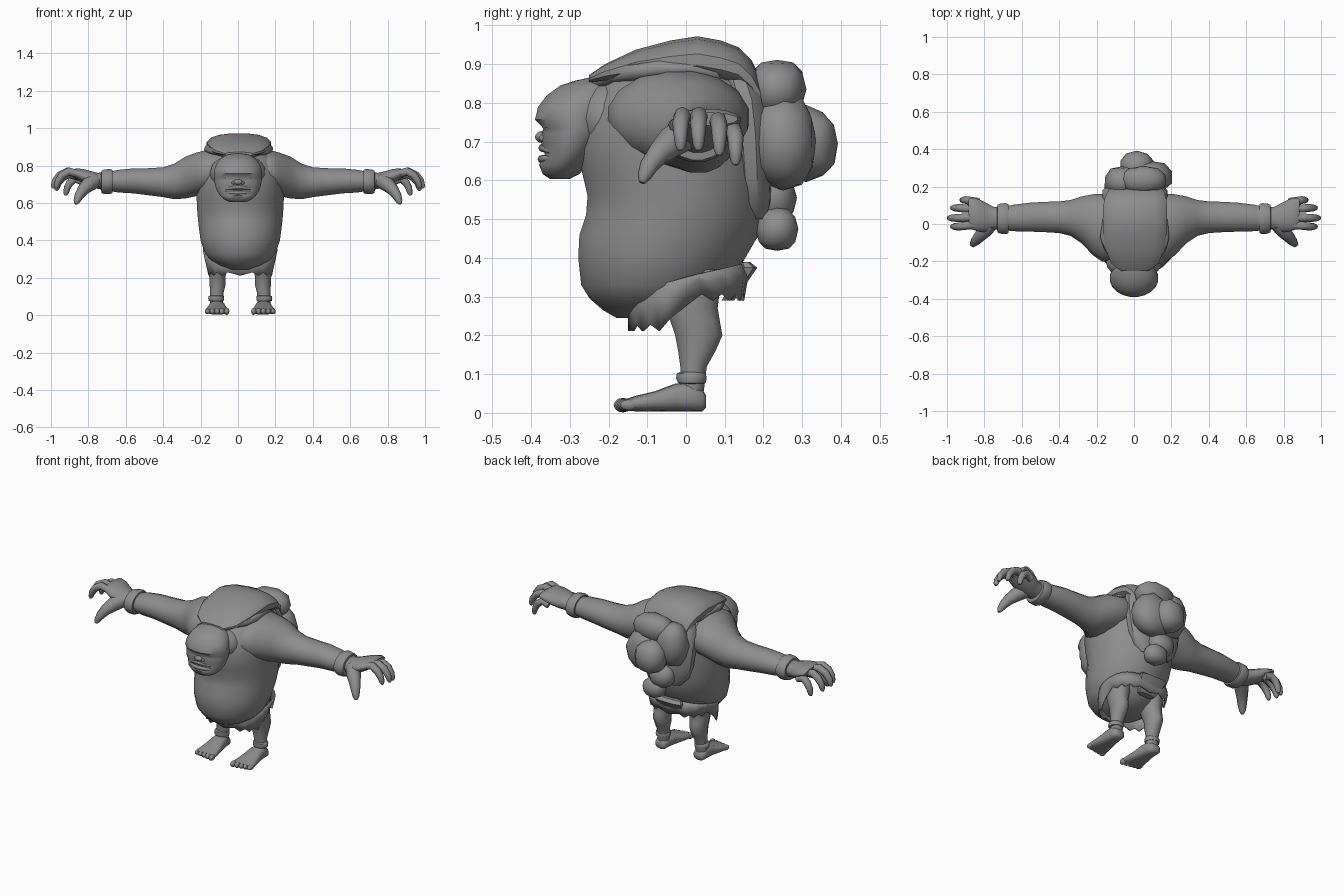
import bpy, bmesh, math, random
from mathutils import Vector

random.seed(4)
grey = bpy.data.materials.new("stone grey")
grey.diffuse_color = (0.27, 0.27, 0.27, 1)


def finish(name, bm, angle=50):
    bmesh.ops.recalc_face_normals(bm, faces=bm.faces)
    me = bpy.data.meshes.new(name)
    bm.to_mesh(me)
    bm.free()
    me.materials.append(grey)
    ob = bpy.data.objects.new(name, me)
    bpy.context.collection.objects.link(ob)
    bpy.ops.object.select_all(action='DESELECT')
    ob.select_set(True)
    bpy.context.view_layer.objects.active = ob
    bpy.ops.object.shade_smooth_by_angle(angle=math.radians(angle))
    return ob


def skin(name, loops, angle=50, caps=True):
    """Bridge a list of closed point loops."""
    bm = bmesh.new()
    vs = [[bm.verts.new(p) for p in loop] for loop in loops]
    n = len(vs[0])
    for a, b in zip(vs, vs[1:]):
        for i in range(n):
            j = (i + 1) % n
            bm.faces.new((a[i], a[j], b[j], b[i]))
    if caps:
        bm.faces.new(vs[0])
        bm.faces.new(vs[-1])
    return finish(name, bm, angle)


def spow(c, p):
    return math.copysign(abs(c) ** p, c)


def loft(name, axis, rings, n=16, power=1.0, side=1, angle=50, dx=0):
    """Rings: (position on axis, low u, high u, low v, high v)."""
    loops = []
    for t, u0, u1, v0, v1 in rings:
        loop = []
        for i in range(n):
            a = 2 * math.pi * (i + 0.5) / n
            u = (u0 + u1) / 2 + (u1 - u0) / 2 * spow(math.cos(a), power)
            v = (v0 + v1) / 2 + (v1 - v0) / 2 * spow(math.sin(a), power)
            p = {'x': (t, u, v), 'y': (u, t, v), 'z': (u, v, t)}[axis]
            loop.append((p[0] * side + dx, p[1], p[2]))
        loops.append(loop)
    return skin(name, loops, angle)


def tube(name, pts, radii, n=8, side=1):
    """Tapered tube along a path."""
    pts = [Vector((p[0] * side, p[1], p[2])) for p in pts]
    loops = []
    for i, p in enumerate(pts):
        t = (pts[min(i + 1, len(pts) - 1)] - pts[max(i - 1, 0)]).normalized()
        u = t.cross(Vector((0, 1, 0) if abs(t.y) < 0.8 else (0, 0, 1))).normalized()
        v = t.cross(u)
        loops.append([p + radii[i] * (u * math.cos(2 * math.pi * k / n) +
                                      v * math.sin(2 * math.pi * k / n)) for k in range(n)])
    return skin(name, loops, 60)


def lump(name, centre, size, rough=0.0, detail=2, power=1.0):
    """Ellipsoid with an uneven surface; a low power makes it boxy."""
    bm = bmesh.new()
    bmesh.ops.create_icosphere(bm, subdivisions=detail, radius=1)
    for v in bm.verts:
        k = 1 + random.uniform(-rough, rough)
        v.co = Vector(c + spow(v.co[i], power) * k * size[i] for i, c in enumerate(centre))
    return finish(name, bm, 40 if rough else 60)


LEAN = .012  # body sits slightly to one side

# Torso with a heavy belly
loft("torso", 'z', [(z, -w, w, f, b) for z, f, b, w in (
    (.245, -.18, -.02, .06), (.265, -.215, .04, .115), (.295, -.25, .08, .16),
    (.33, -.272, .11, .19), (.40, -.28, .155, .214), (.46, -.277, .19, .222),
    (.51, -.26, .2, .228), (.56, -.256, .205, .232), (.62, -.27, .21, .235),
    (.68, -.28, .21, .235), (.74, -.272, .205, .235), (.80, -.25, .2, .225),
    (.85, -.22, .19, .19), (.885, -.16, .16, .13), (.90, -.1, .1, .07))], n=24, dx=LEAN)
lump("neck", (0, -.2, .76), (.15, .1, .105), detail=3)

# Head
loft("head", 'z', [(z, -w, w, f, b) for z, f, b, w in (
    (.604, -.352, -.3, .04), (.616, -.37, -.275, .07), (.64, -.38, -.255, .098),
    (.668, -.365, -.235, .115), (.69, -.375, -.22, .123), (.72, -.372, -.2, .129),
    (.735, -.37, -.2, .131), (.757, -.391, -.19, .131), (.79, -.383, -.18, .125),
    (.82, -.36, -.17, .11), (.845, -.325, -.17, .085), (.858, -.285, -.175, .06),
    (.865, -.25, -.19, .03))], n=20)


def face_arc(y, z, reach, drop, k=7):
    """Points that wrap across the face, with lowered ends."""
    out = []
    for i in range(k):
        x = reach * (2 * i / (k - 1) - 1)
        out.append((x, y + 4.5 * x * x + 60 * x ** 4, z - drop * (x / reach) ** 2))
    return out


lip = [.004, .008, .010, .011, .010, .008, .004]
tube("upper_lip", face_arc(-.37, .684, .085, .014), lip)
tube("lower_lip", face_arc(-.372, .655, .085, -.002), lip)
lump("nose", (0, -.374, .712), (.025, .016, .015))
for s in (-1, 1):
    lump("eye", (s * .05, -.354, .734), (.02, .01, .008))
    lump("nostril_wing", (s * .022, -.368, .708), (.013, .012, .01))

for s in (-1, 1):
    # Arm and palm
    loft("arm", 'x', [
        (.10, -.19, .14, .66, .88), (.17, -.205, .165, .645, .885),
        (.22, -.17, .162, .635, .872), (.28, -.105, .15, .622, .85),
        (.34, -.065, .13, .618, .812), (.40, -.05, .122, .63, .792),
        (.48, -.045, .12, .64, .787), (.56, -.042, .115, .65, .786),
        (.64, -.04, .105, .655, .778), (.70, -.034, .092, .665, .765),
        (.75, -.03, .092, .675, .762), (.79, -.045, .115, .685, .772),
        (.83, -.042, .135, .705, .783), (.87, -.03, .142, .73, .785),
        (.885, -.02, .135, .742, .775)], side=s)
    loft("wrist_band", 'x', [
        (.67, -.03, .095, .665, .765), (.672, -.05, .108, .652, .778),
        (.685, -.056, .113, .646, .783), (.715, -.053, .11, .646, .78),
        (.73, -.046, .104, .652, .774), (.732, -.03, .09, .67, .76)], side=s)
    # Curled fingers: root y, tip y, reach, top height
    for y0, y1, reach, top in ((-.005, -.014, .97, .768), (.035, .032, .987, .768),
                               (.08, .086, .97, .755), (.118, .128, .92, .73)):
        r0 = .85 if reach > .95 else .83
        d = reach - r0
        tube("finger",
             [(r0, y0, top - .015), (r0 + d * .45, (y0 + y1) / 2, top),
              (r0 + d * .75, y1, top - .02), (r0 + d * .93, y1, top - .05),
              (reach, y1, top - .078), (reach + .002, y1, top - .09)],
             [.021, .022, .021, .018, .014, .007], side=s)
    tube("thumb", [(.765, 0, .72), (.80, -.04, .698), (.83, -.072, .668),
                   (.85, -.095, .638), (.862, -.108, .61), (.867, -.114, .594)],
         [.042, .04, .031, .025, .018, .008], side=s)

    # Leg, ankle band, foot and toes
    loft("leg", 'z', [
        (.37, .05, .165, -.04, .11), (.32, .055, .175, -.05, .09),
        (.27, .062, .172, -.052, .084), (.235, .072, .17, -.042, .09),
        (.20, .078, .167, -.03, .096), (.16, .078, .165, -.022, .078),
        (.12, .088, .162, -.016, .055), (.04, .092, .162, -.012, .045)],
        n=12, side=s, dx=LEAN)
    loft("ankle_band", 'z', [
        (.075, .094, .162, -.01, .045), (.077, .087, .17, -.022, .052),
        (.09, .084, .173, -.027, .055), (.102, .086, .17, -.025, .052),
        (.106, .094, .162, -.015, .045)], n=12, side=s, dx=LEAN)
    loft("foot", 'y', [
        (.052, .105, .15, .014, .045), (.042, .092, .163, .004, .06),
        (.01, .087, .167, .004, .08), (-.03, .08, .17, .004, .075),
        (-.08, .07, .18, .004, .056), (-.13, .06, .188, .004, .044),
        (-.16, .062, .186, .006, .034)], n=14, power=.75, side=s, dx=LEAN)
    for i in range(5):
        lump("toe", (s * (.072 + .0258 * i) + LEAN, -.163 + .004 * i, .02),
             (.0145, .024, .019 - .001 * i))

# Ragged loincloth, long in front and cut high behind the thighs
cloth_top, cloth_mid, cloth_hem = [], [], []
for i in range(32):
    a = 2 * math.pi * i / 32
    c, s = math.cos(a), math.sin(a)
    sx = spow(s, .6)
    zig = .009 if i % 2 else -.009
    front = min(max(c + .05, 0) / .3, 1)
    hem = .298 - .078 * front + zig
    top = .35 - .035 * c
    y_hem = -.15 * spow(c, .8)
    cloth_top.append((LEAN + .2 * sx, .005 - .14 * c, top))
    cloth_mid.append((LEAN + .193 * sx, .005 - .155 * c, (top + hem) / 2 + .01))
    cloth_hem.append((LEAN + .178 * sx, y_hem, hem))
cloth = skin("loincloth", [cloth_top, cloth_mid, cloth_hem], 35, caps=False)
cloth.modifiers.new("thickness", 'SOLIDIFY').thickness = .008
# Torn tail flap at the back
loft("back_flap", 'z', [(.29, -.05, .06, .09, .125), (.335, -.075, .08, .12, .158),
                        (.375, -.09, .09, .14, .185), (.39, -.08, .08, .14, .165)],
     n=8, power=.7, angle=30)

# Pelt over the shoulders: body, folded rim and hanging back
loft("pelt", 'y', [
    (-.25, -.07, .08, .85, .872), (-.21, -.125, .135, .85, .9),
    (-.13, -.155, .165, .85, .938), (-.04, -.168, .178, .85, .962),
    (.03, -.17, .18, .85, .973), (.09, -.168, .18, .84, .962),
    (.135, -.16, .175, .83, .945), (.17, -.145, .165, .8, .91),
    (.195, -.13, .15, .76, .86)], n=16, power=.85, angle=40)
rim = []
for i in range(18):
    a = 2 * math.pi * i / 18
    y = -.035 - .2 * math.cos(a)
    rim.append(Vector((.005 + .165 * math.sin(a), y,
                       .872 + .018 * math.cos(2 * a) * (-1 if y < 0 else -.6))))
loops = []
for i, p in enumerate(rim + rim[:1]):
    out = Vector((p.x, p.y + .035, 0)).normalized()
    w = .02 + .006 * math.sin(i % 18 * 2.3)
    loops.append([p + out * w * math.cos(k * math.pi / 4) +
                  Vector((0, 0, w * math.sin(k * math.pi / 4))) for k in range(8)])
skin("pelt_rim", loops, 45, caps=False)
loft("pelt_back", 'z', [
    (.50, -.09, .1, .13, .21), (.54, -.13, .14, .12, .222), (.62, -.16, .17, .11, .226),
    (.72, -.172, .182, .1, .225), (.81, -.172, .182, .09, .215), (.86, -.15, .165, .08, .195)],
    n=16, power=.8, angle=40)

# Bundles tied on the back
for name, centre, size in (
        ("upper_bundle", (.05, .235, .835), (.125, .075, .078)),
        ("left_bundle", (-.065, .225, .76), (.095, .085, .13)),
        ("right_bundle", (.085, .25, .70), (.12, .088, .125)),
        ("rear_bundle", (.015, .31, .695), (.09, .082, .097)),
        ("lower_bundle", (.045, .235, .475), (.07, .055, .058)),
        ("small_bundle", (.0, .225, .555), (.08, .06, .07))):
    lump(name, centre, size, .04, power=.88)
